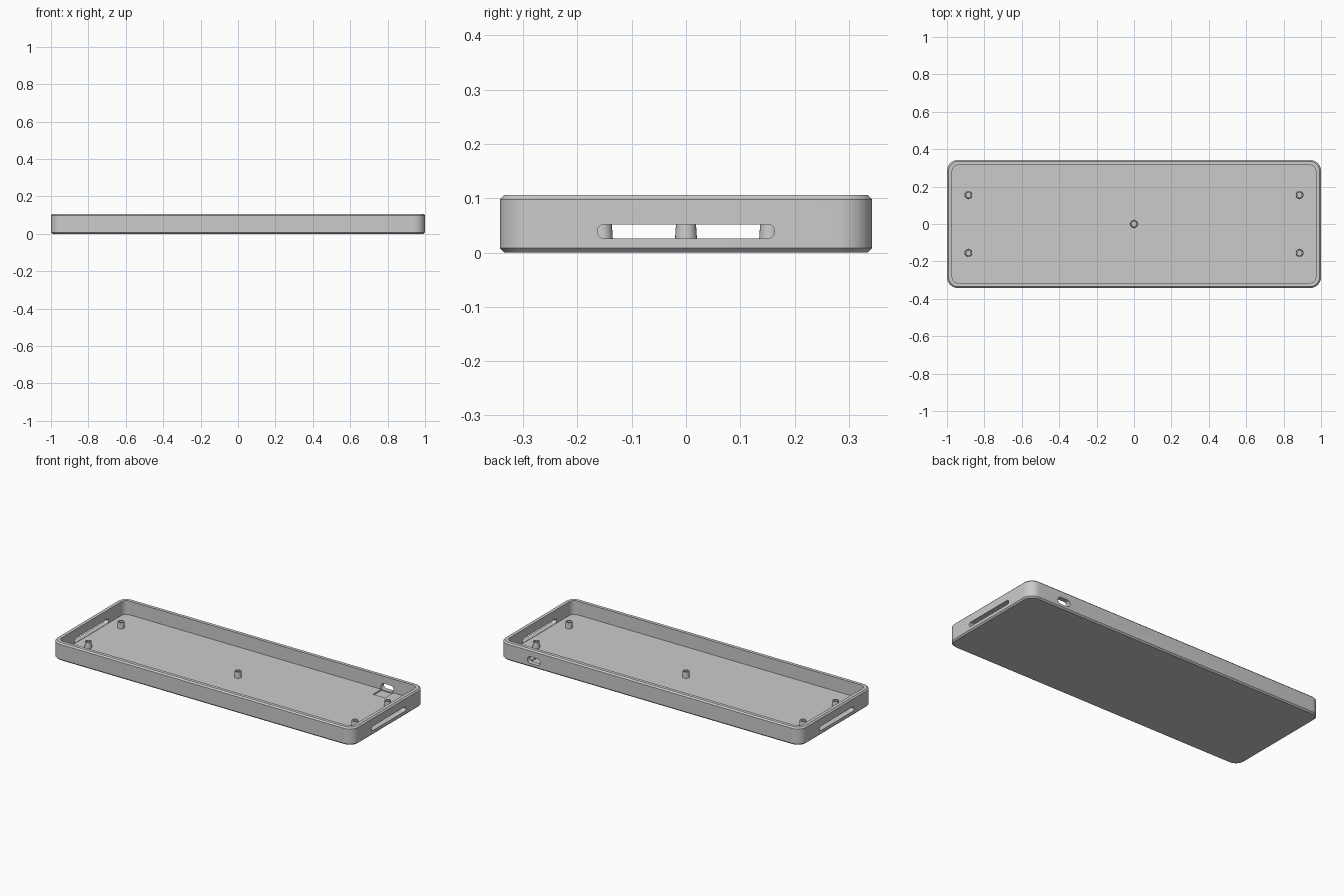
import bpy
import bmesh
from math import pi, sin, cos
from mathutils import Matrix, Vector

if "Cube" in bpy.data.objects:
    bpy.data.objects.remove(bpy.data.objects["Cube"], do_unlink=True)

HALF_X, HALF_Y, HEIGHT = 1.0, 0.343, 0.106
CORNER, WALL, CHAMFER, FLOOR = 0.06, 0.028, 0.008, 0.024

grey = bpy.data.materials.new("plain grey")
grey.use_nodes = True
colour = (0.6, 0.6, 0.6, 1)
grey.diffuse_color = colour
grey.node_tree.nodes["Principled BSDF"].inputs["Base Color"].default_value = colour


def rounded_rect(hx, hy, r, steps=10):
    """Outline of a rounded rectangle, counter-clockwise."""
    pts = []
    for quarter, (sx, sy) in enumerate([(1, 1), (-1, 1), (-1, -1), (1, -1)]):
        for i in range(steps + 1):
            a = (quarter + i / steps) * pi / 2
            pts.append((sx * (hx - r) + r * cos(a), sy * (hy - r) + r * sin(a)))
    return pts


def loft(name, rings):
    """Skin a stack of (outline, z) rings and cap both ends."""
    bm = bmesh.new()
    loops = [[bm.verts.new((x, y, z)) for x, y in outline] for outline, z in rings]
    for low, high in zip(loops, loops[1:]):
        for i in range(len(low)):
            j = (i + 1) % len(low)
            bm.faces.new((low[i], low[j], high[j], high[i]))
    bm.faces.new(loops[0][::-1])
    bm.faces.new(loops[-1])
    bmesh.ops.recalc_face_normals(bm, faces=bm.faces)
    mesh = bpy.data.meshes.new(name)
    bm.to_mesh(mesh)
    bm.free()
    mesh.materials.append(grey)
    obj = bpy.data.objects.new(name, mesh)
    bpy.context.collection.objects.link(obj)
    return obj


def cut(target, cutter):
    """Subtract the cutter, keep the result and drop the cutter."""
    cutter.hide_render = True
    mod = target.modifiers.new("cut", "BOOLEAN")
    mod.operation, mod.solver, mod.object = "DIFFERENCE", "EXACT", cutter
    bpy.context.view_layer.objects.active = target
    bpy.ops.object.modifier_apply(modifier=mod.name)
    bpy.data.objects.remove(cutter, do_unlink=True)


def smooth(obj):
    bpy.ops.object.select_all(action="DESELECT")
    obj.select_set(True)
    bpy.context.view_layer.objects.active = obj
    bpy.ops.object.shade_smooth_by_angle(angle=0.5)


def inset(d):
    return rounded_rect(HALF_X - d, HALF_Y - d, CORNER - d)


# Tray shell with chamfered outer edges
tray = loft("tray", [
    (inset(CHAMFER), 0), (inset(0), CHAMFER),
    (inset(0), HEIGHT - CHAMFER), (inset(CHAMFER), HEIGHT),
    (inset(WALL), HEIGHT), (inset(WALL), FLOOR)])

# Long rounded slot through both end walls
slot = loft("end_slot_cutter", [(rounded_rect(0.163, 0.013, 0.0129), z) for z in (-1.1, 1.1)])
slot.data.transform(Matrix.Translation((0, 0, 0.039))
                    @ Matrix(((0, 0, 1), (1, 0, 0), (0, 1, 0))).to_4x4())
cut(tray, slot)

# Rounded port through the back wall
port = loft("port_cutter", [(rounded_rect(0.042, 0.02, 0.0199), z) for z in (-0.06, 0.06)])
port.data.transform(Matrix.Translation((0.77, HALF_Y, 0.043))
                    @ Matrix.Rotation(pi / 2, 4, "X"))
cut(tray, port)

# Shallow square pocket in the floor behind the port
pocket = loft("pocket_cutter", [(rounded_rect(0.04, 0.04, 0.0005, 1), z) for z in (0.016, 0.05)])
pocket.data.transform(Matrix.Translation(Vector((0.77, 0.276, 0))))
cut(tray, pocket)
smooth(tray)


# Hollow tapered screw posts
def screw_post(name, x, y):
    profile = [(0.0205, FLOOR - 0.004), (0.018, 0.06), (0.012, 0.06), (0.012, FLOOR + 0.002)]
    post = loft(name, [(rounded_rect(r, r, r, 6), z) for r, z in profile])
    bm = bmesh.new()
    bm.from_mesh(post.data)
    bmesh.ops.remove_doubles(bm, verts=bm.verts, dist=0.0001)
    bm.to_mesh(post.data)
    bm.free()
    post.location = (x, y, 0)
    smooth(post)


screw_post("centre_post", 0, 0)
for side, sx in (("right", -1), ("left", 1)):
    for end, sy in (("front", -1), ("back", 1)):
        screw_post(f"{end}_{side}_post", sx * 0.885, sy * 0.155)
